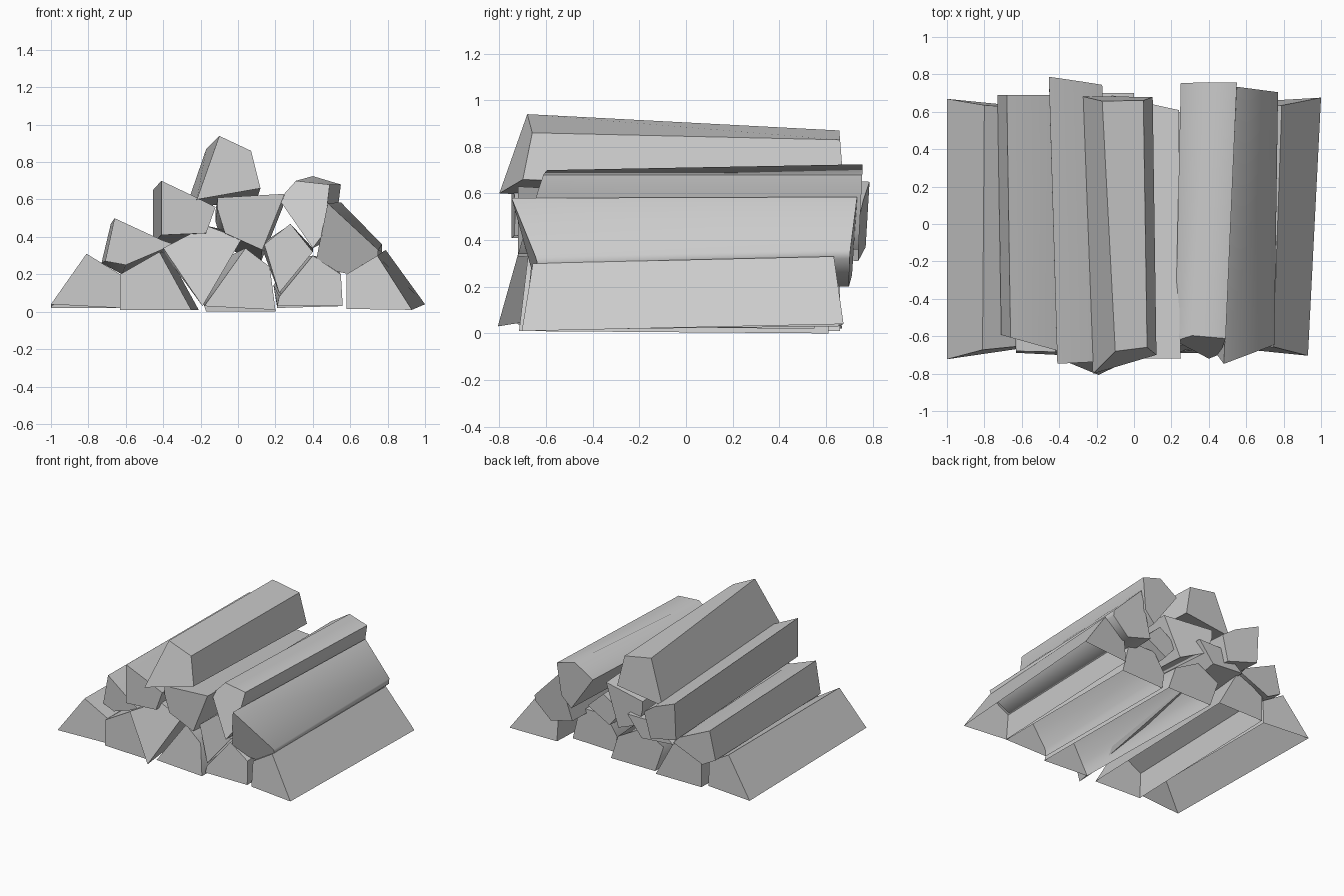
import bpy
import bmesh
from math import radians
from mathutils import Vector

cube = bpy.data.objects.get("Cube")
if cube:
    bpy.data.objects.remove(cube)

GREY = (0.6, 0.6, 0.6, 1.0)
wood = bpy.data.materials.new("pale grey wood")
wood.use_nodes = True
wood.diffuse_color = GREY
wood.node_tree.nodes["Principled BSDF"].inputs["Base Color"].default_value = GREY


def split_log(name, profile, front, back, front_tilt=(0, 0), back_tilt=(0, 0),
              far_profile=None, drift=(0, 0), open_bottom=False):
    """Loft a split log along y; each sawn end is a plane tilted in x and z.
    The far end has its own profile or is the near one moved by drift.
    An open bottom leaves out the side between the last and first points."""
    bm = bmesh.new()

    def ring(outline, y, tilt):
        points = [Vector(p) for p in outline]
        centre = sum(points, Vector((0, 0))) / len(points)
        return [bm.verts.new((p.x, y + (p - centre).dot(Vector(tilt)), p.y))
                for p in points]

    if far_profile is None:
        far_profile = [Vector(p) + Vector(drift) for p in profile]
    near = ring(profile, front, front_tilt)
    far = ring(far_profile, back, back_tilt)
    bm.faces.new(near)
    bm.faces.new(far[::-1])
    count = len(profile)
    for i in range(count - 1 if open_bottom else count):
        j = (i + 1) % count
        bm.faces.new((near[i], far[i], far[j], near[j]))
    bmesh.ops.recalc_face_normals(bm, faces=bm.faces)

    mesh = bpy.data.meshes.new(name)
    bm.to_mesh(mesh)
    bm.free()
    mesh.materials.append(wood)
    mesh.shade_smooth()
    mesh.set_sharp_from_angle(angle=radians(52))
    log = bpy.data.objects.new(name, mesh)
    bpy.context.collection.objects.link(log)


# Bottom row, from -x to +x, open where the logs meet the ground
split_log("bottom_log_far_right",
          [(-1, .04), (-.81, .31), (-.63, .2), (-.63, .02)],
          front=-.68, back=.64, front_tilt=(.15, .08), back_tilt=(-.1, -.05),
          far_profile=[(-1, .02), (-.8, .3), (-.63, .2), (-.63, .02)],
          open_bottom=True)
split_log("bottom_log_right",
          [(-.63, .01), (-.63, .2), (-.42, .32), (-.25, .01)],
          front=-.69, back=.66, front_tilt=(-.05, .05), drift=(.04, 0),
          open_bottom=True)
split_log("bottom_log_middle",
          [(-.18, .03), (-.13, .1), (.04, .34), (.17, .24), (.2, .01)],
          front=-.7, back=.61, front_tilt=(0, .12),
          far_profile=[(-.17, 0), (-.24, .2), (-.06, .29), (.14, .18), (.2, 0)],
          open_bottom=True)
split_log("bottom_log_left",
          [(.21, .03), (.22, .08), (.4, .3), (.55, .2), (.56, .03)],
          front=-.68, back=.55, front_tilt=(0, .1),
          far_profile=[(.21, .02), (.19, .14), (.28, .28), (.5, .28), (.56, .03)],
          open_bottom=True)
split_log("bottom_log_far_left",
          [(.58, .015), (.58, .2), (.745, .3), (.93, .01)],
          front=-.67, back=.65, front_tilt=(-.1, .1), back_tilt=(.06, -.1),
          far_profile=[(.62, .03), (.62, .2), (.79, .33), (1, .04)],
          open_bottom=True)

# Second row
split_log("second_row_log_far_right",
          [(-.71, .27), (-.66, .5), (-.4, .38), (-.34, .36), (-.6, .25)],
          front=-.64, back=.69, front_tilt=(-.28, 0),
          far_profile=[(-.73, .26), (-.68, .47), (-.42, .35), (-.38, .3), (-.62, .2)])
split_log("second_row_log_right",
          [(-.4, .34), (-.17, .46), (.02, .39), (-.19, .03)],
          front=-.73, back=.7, front_tilt=(0, .28),
          far_profile=[(-.38, .29), (-.22, .42), (0, .42), (-.12, .27)])
split_log("second_row_log_middle",
          [(.14, .36), (.28, .47), (.4, .32), (.22, .1)],
          front=-.66, back=.6, front_tilt=(0, .1),
          far_profile=[(.12, .36), (.27, .46), (.4, .34), (.22, .24)])
split_log("second_row_log_left",
          [(.41, .24), (.48, .58), (.75, .33), (.745, .28), (.6, .2)],
          front=-.66, back=.71, front_tilt=(.1, -.3), back_tilt=(-.05, .08),
          far_profile=[(.45, .25), (.55, .585), (.77, .36), (.77, .32), (.64, .2)])

# Third row
split_log("third_row_log_right",
          [(-.41, .41), (-.41, .7), (-.22, .61), (-.12, .56), (-.17, .42)],
          front=-.74, back=.76, front_tilt=(.05, 0), back_tilt=(-.12, .06),
          far_profile=[(-.455, .37), (-.455, .65), (-.27, .57), (-.17, .5), (-.22, .31)])
split_log("third_row_log_middle",
          [(-.11, .55), (-.11, .61), (.25, .63), (.13, .33), (-.07, .42)],
          front=-.72, back=.66, back_tilt=(-.22, 0), drift=(-.01, -.07))
split_log("third_row_log_left",
          [(.22, .6), (.31, .7), (.49, .68), (.46, .42), (.4, .34)],
          front=-.65, back=.75, front_tilt=(-.05, .33), back_tilt=(0, .05),
          far_profile=[(.25, .63), (.4, .725), (.55, .68), (.52, .44), (.44, .36)])

# Single log on top
split_log("top_log",
          [(-.22, .6), (-.1, .94), (.07, .86), (.12, .66)],
          front=-.71, back=.67, front_tilt=(.25, .265), back_tilt=(0, -.08),
          far_profile=[(-.28, .55), (-.17, .87), (.05, .83), (.1, .6)])
